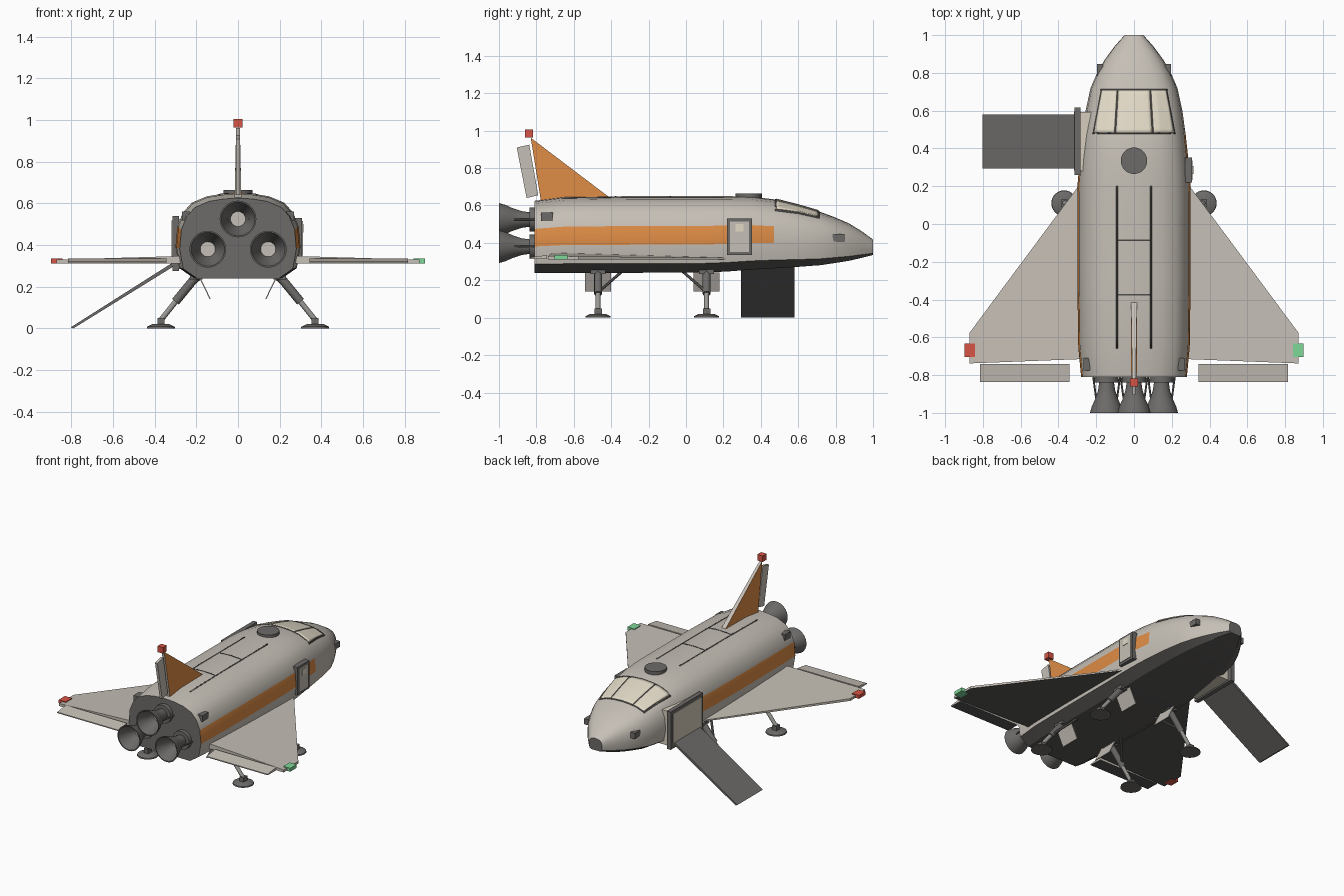
import bpy, bmesh, math
from mathutils import Vector
from mathutils.bvhtree import BVHTree

cube = bpy.data.objects.get("Cube")
if cube:
    bpy.data.objects.remove(cube)


def material(name, rgb):
    m = bpy.data.materials.new(name)
    m.use_nodes = True
    m.diffuse_color = (*rgb, 1)
    m.node_tree.nodes["Principled BSDF"].inputs["Base Color"].default_value = (*rgb, 1)
    return m


HULL = material("warm grey hull", (.56, .52, .465))
BELLY = material("charcoal belly", (.1, .096, .092))
DARK = material("dark grey metal", (.152, .147, .141))
METAL = material("mid grey metal", (.33, .32, .3))
TRIM = material("black trim", (.08, .077, .073))
ORANGE = material("orange", (.72, .26, .06))
GLASS = material("cream glass", (.76, .7, .57))
LINING = material("beige lining", (.68, .62, .51))
RED = material("red light", (.68, .09, .06))
GREEN = material("green light", (.21, .68, .31))


def build(name, verts, faces, mats, rule=None, recalc=True, smooth=35):
    """Mesh object; rule(face) gives the material index of each face."""
    bm = bmesh.new()
    vs = [bm.verts.new(v) for v in verts]
    for f in faces:
        bm.faces.new([vs[i] for i in f])
    if recalc:
        bmesh.ops.recalc_face_normals(bm, faces=bm.faces)
    bm.normal_update()
    if rule:
        for f in bm.faces:
            f.material_index = rule(f)
    me = bpy.data.meshes.new(name)
    bm.to_mesh(me)
    bm.free()
    for m in mats:
        me.materials.append(m)
    me.shade_smooth()
    me.set_sharp_from_angle(angle=math.radians(smooth))
    ob = bpy.data.objects.new(name, me)
    bpy.context.scene.collection.objects.link(ob)
    return ob


def loft(name, rings, mats, rule=None, smooth=35):
    n = len(rings[0])
    faces = [(k * n + i, k * n + (i + 1) % n, (k + 1) * n + (i + 1) % n, (k + 1) * n + i)
             for k in range(len(rings) - 1) for i in range(n)]
    faces += [tuple(range(n)), tuple(range((len(rings) - 1) * n, len(rings) * n))]
    return build(name, [p for r in rings for p in r], faces, mats, rule, smooth=smooth)


def box(name, lo, hi, mat):
    rings = [[(lo[0], lo[1], z), (hi[0], lo[1], z), (hi[0], hi[1], z), (lo[0], hi[1], z)]
             for z in (lo[2], hi[2])]
    return loft(name, rings, [mat])


def block(name, c, size, mat):
    return box(name, [a - s / 2 for a, s in zip(c, size)], [a + s / 2 for a, s in zip(c, size)], mat)


def turned(name, start, direction, profile, mat, sides=28):
    """Surface of revolution: profile holds (radius, distance along direction)."""
    q = Vector(direction).to_track_quat('Z', 'Y')
    rings = [[Vector(start) + q @ Vector((r * math.cos(a), r * math.sin(a), d))
              for a in (2 * math.pi * i / sides for i in range(sides))] for r, d in profile]
    return loft(name, rings, [mat])


def rod(name, a, b, r, mat, sides=12):
    d = Vector(b) - Vector(a)
    return turned(name, a, d, [(r, 0), (r, d.length)], mat, sides)


# Fuselage: one half-section scaled along stations (y, half width, bottom, top)
half = [(0, 0), (.7, 0), (.94, .12), (1, .366), (.97, .61), (.88, .77),
        (.74, .885), (.5, .96), (.25, .99), (0, 1)]
section = half + [(-x, t) for x, t in half[-2:0:-1]]
stations = [(-.81, .28, .24, .625), (-.65, .295, .24, .645), (-.3, .3, .24, .65),
            (.1, .3, .242, .65), (.22, .298, .247, .65), (.35, .287, .257, .647),
            (.47, .274, .264, .633), (.6, .256, .272, .6), (.72, .23, .281, .565),
            (.8, .195, .293, .535), (.87, .155, .304, .505), (.94, .103, .32, .462),
            (1, .05, .335, .418)]
rings = [[(w * x, y, b + (t - b) * s) for x, s in section] for y, w, b, t in stations]


def hull_colour(f):
    c = f.calc_center_median()
    if abs(f.normal.y) > .95:
        return 2
    y, w, b, t = max((s for s in stations if s[0] < c.y), key=lambda s: s[0])
    level = (c.z - b) / (t - b)
    if level < .12:
        return 1
    return 3 if .366 < level < .6 and c.y < .47 else 0


hull = loft("fuselage", rings, [HULL, BELLY, DARK, ORANGE], hull_colour, smooth=30)
tree = BVHTree.FromPolygons([v.co[:] for v in hull.data.vertices],
                            [tuple(p.vertices) for p in hull.data.polygons])


def drape(name, corners, mat, lift, n=12):
    """Thin plate laid over the top of the fuselage, corners counterclockwise."""
    a, b, c, d = [Vector((x, y, 0)) for x, y in corners]
    verts = []
    for j in range(n + 1):
        for i in range(n + 1):
            p = a.lerp(b, i / n).lerp(d.lerp(c, i / n), j / n)
            hit = tree.ray_cast(p + Vector((0, 0, 2)), Vector((0, 0, -1)))[0]
            verts.append((p.x, p.y, hit.z + lift))
    m = n + 1
    faces = [(j * m + i, j * m + i + 1, j * m + m + i + 1, j * m + m + i)
             for j in range(n) for i in range(n)]
    ob = build(name, verts, faces, [mat], recalc=False)
    mod = ob.modifiers.new("thickness", 'SOLIDIFY')
    mod.thickness = .007
    mod.offset = -1


# Cockpit windows
drape("window_frame", [(-.22, .477), (.22, .477), (.176, .714), (-.176, .714)], TRIM, .004)
drape("window_centre", [(-.096, .484), (.096, .484), (.083, .707), (-.083, .707)], GLASS, .007)
drape("window_left", [(.104, .484), (.212, .484), (.169, .707), (.091, .707)], GLASS, .007)
drape("window_right", [(-.212, .484), (-.104, .484), (-.091, .707), (-.169, .707)], GLASS, .007)

# Cargo bay seams and roof hatch
for s, side in ((1, "left"), (-1, "right")):
    drape("bay_seam_" + side, [(s * .09 - .004, -.66), (s * .09 + .004, -.66),
                               (s * .09 + .004, .2), (s * .09 - .004, .2)], TRIM, .002)
for y, end in ((-.085, "front"), (-.375, "rear")):
    drape("bay_cross_seam_" + end, [(-.09, y - .004), (.09, y - .004),
                                    (.09, y + .004), (-.09, y + .004)], TRIM, .002)
turned("roof_hatch", (0, .335, .64), (0, 0, 1), [(.07, 0), (.07, .024)], DARK, 32)

# Wings, elevons, tip lights and thruster blocks
plan = [(.25, .26, .311, .32), (.87, -.575, .312, .328), (.87, -.738, .312, .33), (.25, -.714, .311, .348)]
for s, side, lamp in ((1, "left", GREEN), (-1, "right", RED)):
    loft("wing_" + side, [[(s * x, y, lo) for x, y, lo, hi in plan],
                          [(s * x, y, hi) for x, y, lo, hi in plan]],
         [HULL, BELLY], lambda f: int(f.normal.z < -.5))
    loft("elevon_" + side, [[(s * x, -.742, .313), (s * x, -.836, .315),
                             (s * x, -.836, .322), (s * x, -.742, .335)] for x in (.342, .815)],
         [HULL, BELLY], lambda f: int(f.normal.z < -.5))
    block("wing_light_" + side, (s * .87, -.668, .323), (.054, .07, .024), lamp)
    block("nose_thruster_" + side, (s * .18, .815, .427), (.034, .065, .04), DARK)
    block("tail_thruster_" + side, (s * .25, -.743, .54), (.036, .065, .044), DARK)

# Tail fin with orange sides, rudder and beacon
fin = [(-.405, .64, .016), (-.83, .962, .009), (-.775, .62, .016)]
loft("tail_fin", [[(s * t, y, z) for y, z, t in fin] for s in (-1, 1)],
     [HULL, ORANGE], lambda f: int(abs(f.normal.x) > .9))
rudder = [(-.905, .91), (-.838, .925), (-.79, .655), (-.852, .64)]
loft("rudder", [[(x, y, z) for y, z in rudder] for x in (-.009, .009)], [HULL])
block("tail_beacon", (0, -.84, .985), (.042, .042, .042), RED)

# Engines
bell = [(.038, 0), (.045, .05), (.062, .1), (.078, .135), (.088, .17),
        (.081, .17), (.068, .13), (.052, .09), (.036, .045)]
for x, z in ((0, .525), (-.145, .38), (.145, .38)):
    turned("engine_mount", (x, -.8, z), (0, -1, 0), [(.064, 0), (.064, .038)], DARK)
    turned("engine_bell", (x, -.83, z), (0, -1, 0), bell, DARK, 32)
    rod("engine_throat", (x, -.87, z), (x, -.882, z), .036, HULL, 24)
    for s in (-1, 1):
        rod("engine_strut", (x + s * .072, -.8, z), (x + s * .056, -.92, z), .005, DARK, 8)

# Left side door
box("side_door_frame", (.27, .219, .335), (.306, .352, .53), DARK)
box("side_door_panel", (.3, .234, .35), (.311, .337, .515), HULL)
box("side_door_window", (.306, .264, .46), (.314, .308, .5), GLASS)

# Right side boarding door and ramp
box("hatch_housing", (-.286, .28, .285), (-.18, .592, .525), LINING)
box("hatch_frame", (-.314, .26, .275), (-.284, .617, .54), DARK)
box("hatch_panel", (-.318, .282, .297), (-.31, .595, .518), LINING)
ramp = [(-.803, .005), (-.31, .318), (-.305, .3), (-.79, 0)]
loft("boarding_ramp", [[(x, y, z) for x, z in ramp] for y in (.295, .58)], [DARK])

# Landing legs: pad, ankle, piston, sleeve, brace and bay door
for s, side in ((1, "left"), (-1, "right")):
    for y, inward, end in ((.11, -1, "nose"), (-.47, 1, "tail")):
        tag = "_" + end + "_" + side
        turned("foot_pad" + tag, (s * .37, y, 0), (0, 0, 1), [(.068, 0), (.066, .008), (.042, .02)], DARK)
        block("ankle" + tag, (s * .37, y, .034), (.034, .04, .032), DARK)
        rod("leg_piston" + tag, (s * .37, y, .04), (s * .27, y, .165), .013, METAL)
        rod("leg_sleeve" + tag, (s * .3, y, .128), (s * .2, y, .25), .021, DARK)
        block("leg_mount" + tag, (s * .2, y, .25), (.06, .08, .03), DARK)
        rod("leg_brace" + tag, (s * .285, y + inward * .01, .145),
            (s * .18, y + inward * .125, .245), .008, DARK, 8)
        door = [(.13, .14), (.18, .243), (.186, .243), (.136, .14)]
        loft("leg_bay_door" + tag, [[(s * x, y + d, z) for x, z in door] for d in (-.07, .07)], [HULL])
